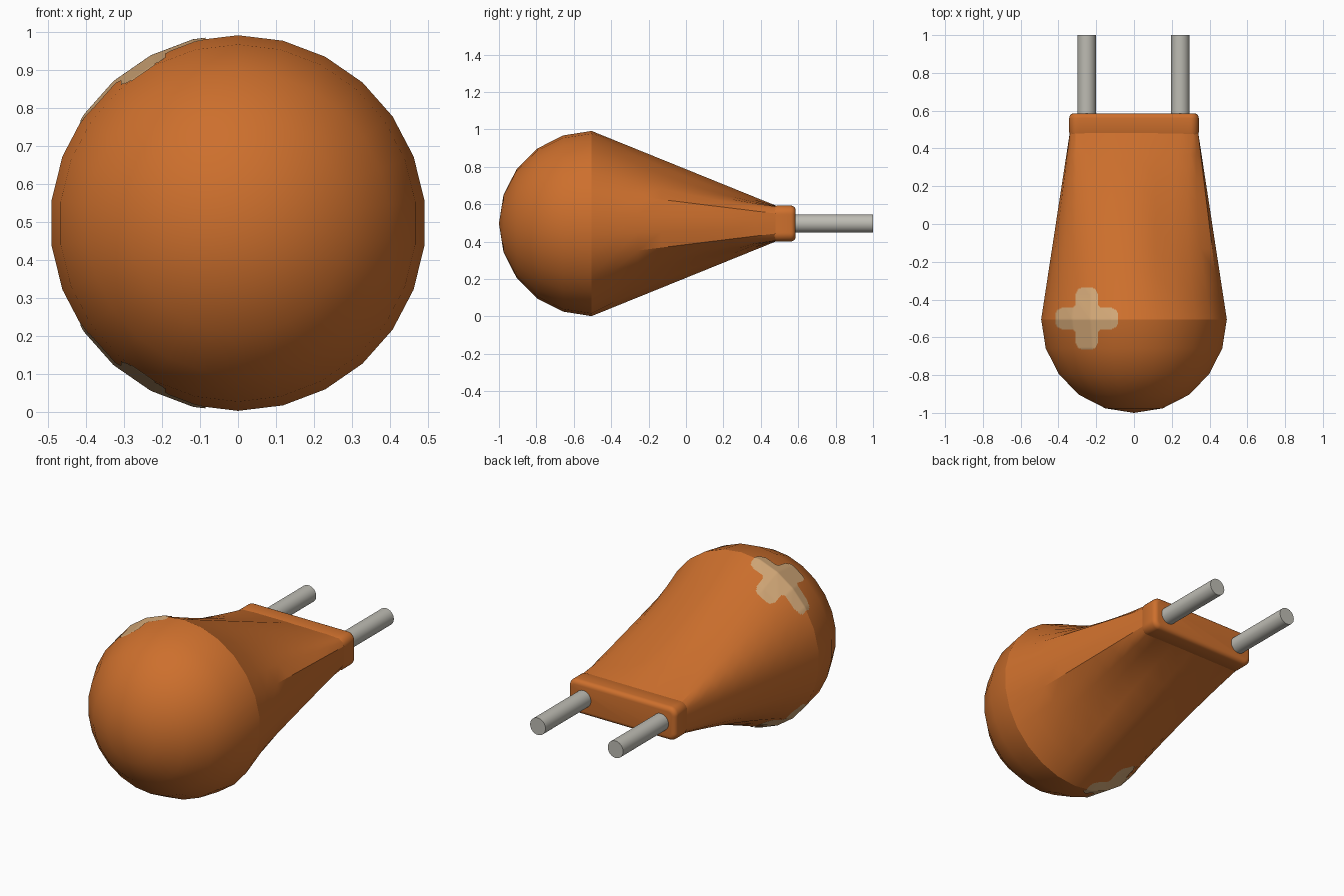
import bpy, bmesh, math
from mathutils import Vector
from mathutils.bvhtree import BVHTree

SIDES, RADIUS = 26, 0.495
CY, CZ = -0.505, 0.497          # centre of the round head
PLATE_W, PLATE_H = 0.343, 0.096  # half size of the rear plate

cube = bpy.data.objects.get("Cube")
if cube:
    bpy.data.objects.remove(cube, do_unlink=True)


def material(name, rgb):
    m = bpy.data.materials.new(name)
    m.use_nodes = True
    m.diffuse_color = (*rgb, 1)
    m.node_tree.nodes["Principled BSDF"].inputs["Base Color"].default_value = (*rgb, 1)
    return m


orange = material("burnt_orange", (0.61, 0.16, 0.026))
steel = material("pin_steel", (0.51, 0.50, 0.45))
tan = material("pale_tan", (0.63, 0.38, 0.18))


def finish(bm, name, mat, angle=40, recalc=True):
    if recalc:
        bmesh.ops.recalc_face_normals(bm, faces=bm.faces)
    mesh = bpy.data.meshes.new(name)
    bm.to_mesh(mesh)
    bm.free()
    mesh.materials.append(mat)
    obj = bpy.data.objects.new(name, mesh)
    bpy.context.collection.objects.link(obj)
    bpy.ops.object.select_all(action="DESELECT")
    obj.select_set(True)
    bpy.context.view_layer.objects.active = obj
    bpy.ops.object.shade_smooth_by_angle(angle=math.radians(angle))


def loft(bm, rings):
    loops = [[bm.verts.new(p) for p in ring] for ring in rings]
    for a, b in zip(loops, loops[1:]):
        for i in range(len(a)):
            j = (i + 1) % len(a)
            bm.faces.new((a[i], a[j], b[j], b[i]))
    return loops


def directions(count):
    return [math.tau * (i + 0.5) / count for i in range(count)]


def circle(r, y):
    return [Vector((r * math.cos(a), y, CZ + r * math.sin(a))) for a in directions(SIDES)]


def slope(a):
    """Steepness of a direction in degrees, from 0 at the sides to 90 at top and bottom."""
    return math.degrees(math.atan2(abs(math.sin(a)), abs(math.cos(a))))


def plate_point(a, y, inset=0.0, r=0.045):
    """Match a direction on the round head to the rounded plate outline."""
    q = slope(a)
    w, h, r = PLATE_W - r, PLATE_H - r, r - inset
    if q < 20:
        x, z = w + r, h * q / 20
    elif q < 56:
        t = math.radians((q - 20) / 36 * 90)
        x, z = w + r * math.cos(t), h + r * math.sin(t)
    else:
        x, z = w * (90 - q) / 34, h + r
    return Vector((math.copysign(x, math.cos(a)), y, CZ + math.copysign(z, math.sin(a))))


def neck_point(a, t):
    """Blend from head to plate, hollowed between the side and the top."""
    c, s = math.cos(a), math.sin(a)
    rim = Vector((RADIUS * c, CY, CZ + RADIUS * s))
    p = rim.lerp(plate_point(a, 0.49, 0.004), t)
    depth = 0.055 if c > 0 else 0.018
    hollow = math.sin(math.pi * max(slope(a) - 20, 0) / 70)
    return p - Vector((c, 0, s)) * depth * hollow * 4 * t * (1 - t)


# Round head: half a sphere with its pole at the front
bm = bmesh.new()
steps = [math.radians(18 * k) for k in range(1, 6)]
loops = loft(bm, [circle(RADIUS * math.sin(t), CY - RADIUS * math.cos(t)) for t in steps])
pole = bm.verts.new((0, CY - RADIUS, CZ))
for i in range(SIDES):
    bm.faces.new((pole, loops[0][(i + 1) % SIDES], loops[0][i]))
bmesh.ops.recalc_face_normals(bm, faces=bm.faces)
trees = [BVHTree.FromBMesh(bm)]
finish(bm, "round_head", orange)

# Tapered neck: round at the front, flat and wide at the back
bm = bmesh.new()
loft(bm, [[neck_point(a, k / 8) for a in directions(SIDES)] for k in range(9)])
bmesh.ops.recalc_face_normals(bm, faces=bm.faces)
trees.append(BVHTree.FromBMesh(bm))
finish(bm, "tapered_neck", orange, 30)

# Rear plate with round corners and a rolled rear rim
bm = bmesh.new()
profile = [(0.46, 0.01), (0.485, 0.0)]
for k in range(6):
    t = math.radians(18 * k)
    profile.append((0.56 + 0.026 * math.sin(t), 0.026 * (1 - math.cos(t))))
loops = loft(bm, [[plate_point(a, y, inset) for a in directions(SIDES * 4)]
                  for y, inset in profile])
bm.faces.new(loops[0])
bm.faces.new(loops[-1])
finish(bm, "rear_plate", orange)

# Two round pins
for side, x in (("left", 0.245), ("right", -0.25)):
    bm = bmesh.new()
    bmesh.ops.create_cone(bm, cap_ends=True, segments=32, radius1=0.049, radius2=0.049, depth=0.44)
    for v in bm.verts:
        v.co = (x + v.co.x, 0.78 + v.co.z, CZ + v.co.y)
    finish(bm, side + "_pin", steel)


def in_cross(x, y):
    """Plus shape with rounded arm ends and softened inner corners."""
    x, y = abs(x), abs(y)
    for u, v in ((x, y), (y, x)):
        if math.hypot(max(u - 0.118, 0), max(v - 0.01, 0)) < 0.049:
            return True
    return x + y < 0.132


# Thin cross patches laid over the surface, above and below
for name, sign in (("upper_cross", 1), ("lower_cross", -1)):
    bm = bmesh.new()
    bmesh.ops.create_grid(bm, x_segments=64, y_segments=64, size=0.17)
    outside = [f for f in bm.faces if not in_cross(*f.calc_center_median().xy)]
    bmesh.ops.delete(bm, geom=outside, context="FACES")
    for v in bm.verts:
        x, y = v.co.x - 0.25, v.co.y - 0.5
        start = Vector((x, y, CZ + sign))
        hits = [t.ray_cast(start, Vector((0, 0, -sign)))[0] for t in trees]
        z = max((sign * (h.z - CZ) for h in hits if h), default=0.3)
        v.co = (x, y, CZ + sign * (z + 0.004))
    if sign < 0:
        bmesh.ops.reverse_faces(bm, faces=bm.faces)
    finish(bm, name, tan, 60, recalc=False)
